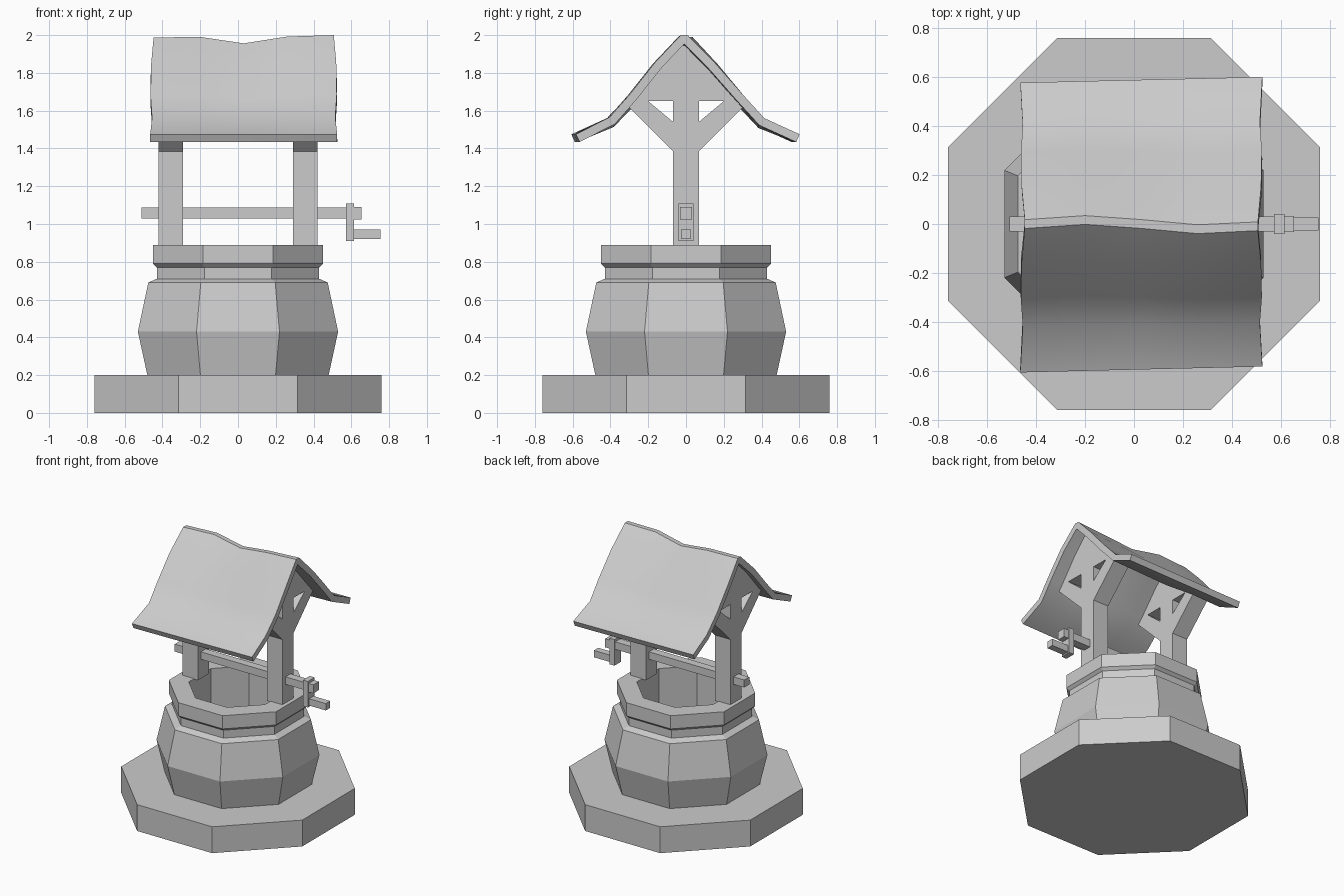
import bpy, bmesh, math

if "Cube" in bpy.data.objects:
    bpy.data.objects.remove(bpy.data.objects["Cube"])


def finish(name, bm):
    bmesh.ops.recalc_face_normals(bm, faces=bm.faces[:])
    me = bpy.data.meshes.new(name)
    bm.to_mesh(me)
    bm.free()
    ob = bpy.data.objects.new(name, me)
    bpy.context.collection.objects.link(ob)
    return ob


def octagon_lathe(name, profile, close_loop=False):
    """Profile of (distance to flat side, z) swept around eight sides."""
    bm = bmesh.new()
    rings = []
    for apothem, z in profile:
        r = apothem / math.cos(math.pi / 8)
        angles = [math.pi / 8 + i * math.pi / 4 for i in range(8)]
        rings.append([bm.verts.new((r * math.cos(a), r * math.sin(a), z)) for a in angles])
    pairs = list(zip(rings, rings[1:]))
    if close_loop:
        pairs.append((rings[-1], rings[0]))
    else:
        bm.faces.new(rings[0])
        bm.faces.new(rings[-1])
    for a, b in pairs:
        for i in range(8):
            j = (i + 1) % 8
            bm.faces.new((a[i], a[j], b[j], b[i]))
    return finish(name, bm)


def prism(name, outline, x0, x1):
    """Outline in (y, z) extruded along x."""
    bm = bmesh.new()
    ends = [[bm.verts.new((x, y, z)) for y, z in outline] for x in (x0, x1)]
    n = len(outline)
    for e in ends:
        bm.faces.new(e)
    for i in range(n):
        j = (i + 1) % n
        bm.faces.new((ends[0][i], ends[0][j], ends[1][j], ends[1][i]))
    return finish(name, bm)


def bar(name, x0, x1, half_y, z0, z1):
    return prism(name, [(-half_y, z0), (half_y, z0), (half_y, z1), (-half_y, z1)], x0, x1)


# Stone base and hollow well wall
octagon_lathe("base_slab", [(0.76, 0), (0.76, 0.2)])
octagon_lathe("well_wall", [
    (0.48, 0.2), (0.53, 0.43), (0.475, 0.69), (0.43, 0.71), (0.43, 0.77),
    (0.45, 0.79), (0.45, 0.89), (0.32, 0.89), (0.32, 0.2)], close_loop=True)

# Posts with forked braces and gable panels
for side, x0 in (("left", -0.42), ("right", 0.29)):
    x1 = x0 + 0.13
    bar(side + "_post", x0, x1, 0.068, 0.885, 1.66)
    for end, s in (("front", -1), ("back", 1)):
        prism(f"{side}_{end}_brace",
              [(s * 0.068, 1.385), (s * 0.31, 1.625), (s * 0.29, 1.65),
               (s * 0.20, 1.65), (s * 0.068, 1.54)], x0, x1)
    prism(side + "_gable", [(-0.30, 1.65), (0.30, 1.65), (0.02, 1.945), (-0.02, 1.945)], x0, x1)

# Axle and crank
bar("axle", -0.51, 0.58, 0.03, 1.03, 1.087)
bar("crank_arm", 0.573, 0.615, 0.04, 0.91, 1.108)
bar("axle_end", 0.61, 0.655, 0.033, 1.025, 1.09)
bar("crank_handle", 0.61, 0.755, 0.026, 0.92, 0.972)

# Sagging roof: cross-section (y, z drop from ridge, end waviness)
section = [(-0.595, 0.525, 0.01), (-0.41, 0.435, 0.0), (-0.30, 0.315, 0.008), (-0.16, 0.145, 0.005),
           (-0.018, 0.0, -0.008), (0.018, 0.0, -0.008),
           (0.16, 0.15, 0.005), (0.30, 0.315, 0.008), (0.41, 0.44, 0.0), (0.59, 0.525, 0.01)]
# Stations along x: position, ridge height, ridge shift in y
stations = [(-0.455, 1.987, 0.0), (-0.20, 1.99, 0.017), (0.03, 1.955, 0.0),
            (0.26, 1.992, -0.022), (0.515, 2.0, -0.01)]
bm = bmesh.new()
rows = []
for x, ridge, shift in stations:
    end = -1 if x < -0.4 else 1 if x > 0.4 else 0
    row = []
    for y, drop, wave in section:
        fade = 1 - abs(y) / 0.6
        slant = 0.025 * (x - 0.03) * (1 - fade)
        z = 2.0 - drop - (2.0 - ridge) * fade
        row.append(bm.verts.new((x + end * wave, y + shift * fade + slant, z)))
    rows.append(row)
for a, b in zip(rows, rows[1:]):
    for i in range(len(section) - 1):
        bm.faces.new((a[i], b[i], b[i + 1], a[i + 1]))
me = bpy.data.meshes.new("roof")
bm.to_mesh(me)
bm.free()
roof = bpy.data.objects.new("roof", me)
bpy.context.collection.objects.link(roof)
mod = roof.modifiers.new("thickness", 'SOLIDIFY')
mod.thickness = 0.045
mod.offset = -1
mod.use_even_offset = True
bpy.context.view_layer.objects.active = roof
roof.select_set(True)
bpy.ops.object.modifier_apply(modifier=mod.name)
bpy.ops.object.shade_smooth_by_angle(angle=math.radians(32))
